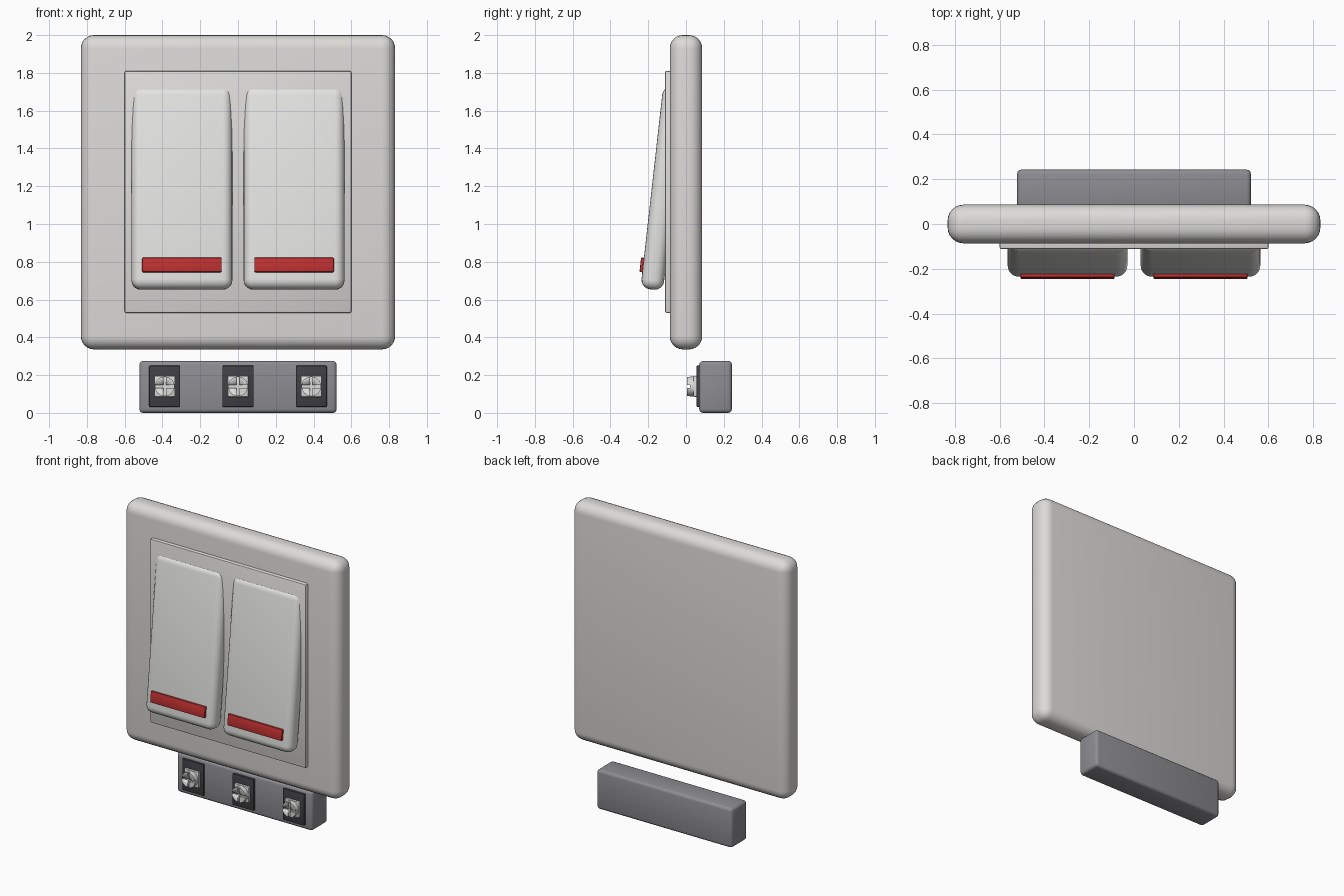
import bpy
import math
from mathutils import Matrix, Vector

cube = bpy.data.objects.get("Cube")
if cube:
    bpy.data.objects.remove(cube, do_unlink=True)


def material(name, rgb):
    mat = bpy.data.materials.new(name)
    mat.use_nodes = True
    mat.diffuse_color = (*rgb, 1)
    mat.node_tree.nodes["Principled BSDF"].inputs["Base Color"].default_value = (*rgb, 1)
    return mat


PLATE = material("warm white plastic", (0.72, 0.71, 0.69))
ROCKER = material("bright white plastic", (0.78, 0.78, 0.76))
RED = material("red indicator", (0.52, 0.03, 0.03))
GREY = material("grey plastic", (0.27, 0.27, 0.29))
DARK = material("dark terminal", (0.05, 0.05, 0.06))
METAL = material("screw metal", (0.72, 0.72, 0.70))


def finish(obj, name, mat, bevel=0, segments=3):
    """Name, colour, bevel and smooth an object."""
    obj.name = name
    obj.data.materials.append(mat)
    if bevel:
        mod = obj.modifiers.new("bevel", "BEVEL")
        mod.width = bevel
        mod.segments = segments
        bpy.ops.object.modifier_apply(modifier=mod.name)
    bpy.ops.object.shade_smooth_by_angle(angle=math.radians(35))
    return obj


def box(name, mat, x, y, z, bevel=0, segments=3, tilt=0, pivot=None):
    """Box between (min, max) pairs, optionally tilted about x at a pivot."""
    centre = Vector([(a + b) / 2 for a, b in (x, y, z)])
    bpy.ops.mesh.primitive_cube_add(size=1, location=centre)
    obj = bpy.context.object
    obj.scale = [b - a for a, b in (x, y, z)]
    bpy.ops.object.transform_apply(location=False, rotation=False, scale=True)
    finish(obj, name, mat, bevel, segments)
    if tilt:
        p = Vector(pivot)
        turn = Matrix.Rotation(tilt, 4, "X")
        obj.location = p + turn @ (centre - p)
        obj.rotation_euler.x = tilt
    return obj


# Wall plate and raised frame
box("wall_plate", PLATE, (-0.832, 0.832), (-0.086, 0.086), (0.336, 2), 0.07, 6)
box("rocker_frame", PLATE, (-0.6, 0.6), (-0.112, -0.04), (0.53, 1.81), 0.008, 2)

# Tilted rockers with a red indicator bar each
TILT = -math.radians(6.4)
for side, x in (("right", -0.297), ("left", 0.297)):
    pivot = (x, -0.121, 1.19)
    box(f"{side}_rocker", ROCKER, (x - 0.267, x + 0.267), (-0.181, -0.061),
        (0.65, 1.73), 0.05, 5, TILT, pivot)
    box(f"{side}_indicator", RED, (x - 0.21, x + 0.21), (-0.196, -0.165),
        (0.735, 0.812), 0.005, 2, TILT, pivot)

# Terminal block below the plate
box("terminal_block", GREY, (-0.522, 0.522), (0.07, 0.243), (0, 0.275), 0.02, 3)


def screw_head(name, x, z):
    """Round head with a crossed slot cut into its front."""
    bpy.ops.mesh.primitive_cylinder_add(vertices=32, radius=0.052, depth=0.035,
                                        location=(x, 0.0235, z),
                                        rotation=(math.pi / 2, 0, 0))
    head = finish(bpy.context.object, name, METAL)
    for w, h in ((0.014, 0.2), (0.2, 0.014)):
        cutter = box("slot_cutter", METAL, (x - w / 2, x + w / 2), (-0.02, 0.02),
                     (z - h / 2, z + h / 2))
        bpy.context.view_layer.objects.active = head
        mod = head.modifiers.new("slot", "BOOLEAN")
        mod.operation = "DIFFERENCE"
        mod.solver = "EXACT"
        mod.object = cutter
        bpy.ops.object.modifier_apply(modifier=mod.name)
        bpy.data.objects.remove(cutter, do_unlink=True)


# Three terminals: dark pad, square clamp, slotted screw
for label, x in (("right", -0.388), ("middle", 0), ("left", 0.388)):
    box(f"{label}_terminal_pad", DARK, (x - 0.082, x + 0.082), (0.055, 0.08),
        (0.032, 0.25), 0.004, 2)
    box(f"{label}_clamp", METAL, (x - 0.055, x + 0.055), (0.04, 0.06),
        (0.085, 0.195), 0.003, 2)
    screw_head(f"{label}_screw", x, 0.14)
